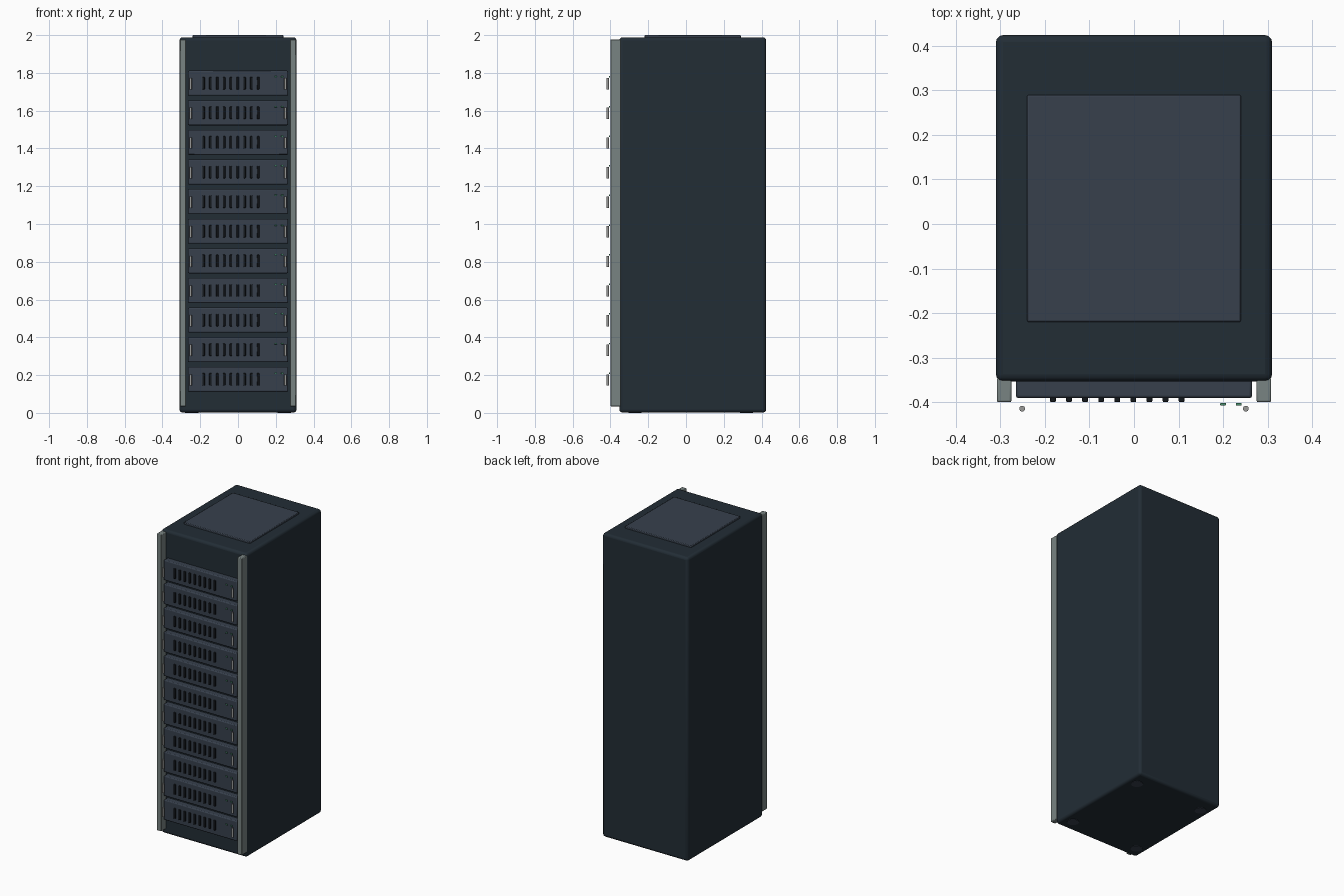
import bpy
import bmesh
from mathutils import Matrix

if "Cube" in bpy.data.objects:
    bpy.data.objects.remove(bpy.data.objects["Cube"])


def material(name, color):
    m = bpy.data.materials.new(name)
    m.diffuse_color = (*color, 1)
    m.use_nodes = True
    m.node_tree.nodes["Principled BSDF"].inputs["Base Color"].default_value = m.diffuse_color
    return m


BODY = material("dark_steel", (0.016, 0.026, 0.036))
PANEL = material("slate", (0.038, 0.051, 0.073))
RAIL = material("grey_metal", (0.19, 0.23, 0.225))
DARK = material("near_black", (0.007, 0.009, 0.012))
GREEN = material("green_light", (0.12, 0.5, 0.28))
HANDLE = material("handle_metal", (0.32, 0.32, 0.31))


def finish(bm, name, mat, bevel=0.0, segments=2):
    me = bpy.data.meshes.new(name)
    bm.to_mesh(me)
    bm.free()
    ob = bpy.data.objects.new(name, me)
    bpy.context.collection.objects.link(ob)
    me.materials.append(mat)
    if bevel:
        mod = ob.modifiers.new("bevel", "BEVEL")
        mod.width, mod.segments = bevel, segments
        mod.limit_method = 'ANGLE'
    bpy.context.view_layer.objects.active = ob
    ob.select_set(True)
    bpy.ops.object.shade_smooth_by_angle()
    ob.select_set(False)
    return ob


def box(name, lo, hi, mat, bevel=0.0, segments=2):
    bm = bmesh.new()
    mid = [(a + b) / 2 for a, b in zip(lo, hi)]
    size = [b - a for a, b in zip(lo, hi)]
    bmesh.ops.create_cube(bm, size=1, matrix=Matrix.Translation(mid) @ Matrix.Diagonal((*size, 1)))
    return finish(bm, name, mat, bevel, segments)


def cylinder(name, center, radius, height, mat, sides=16):
    bm = bmesh.new()
    bmesh.ops.create_cone(bm, cap_ends=True, segments=sides, radius1=radius, radius2=radius,
                          depth=height, matrix=Matrix.Translation(center))
    return finish(bm, name, mat)


# Cabinet and roof panel
box("cabinet", (-0.31, -0.353, 0.002), (0.31, 0.424, 1.988), BODY, 0.016, 3)
box("roof_panel", (-0.24, -0.22, 1.975), (0.24, 0.29, 2.0), PANEL, 0.004)

# Front rails and feet on both sides
for side, s in (("left", -1), ("right", 1)):
    x0, x1 = sorted((s * 0.275, s * 0.308))
    box(f"{side}_rail", (x0, -0.40, 0.035), (x1, -0.345, 1.977), RAIL, 0.004)
    for place, y in (("front", -0.27), ("back", 0.32)):
        cylinder(f"{place}_{side}_foot", (s * 0.245, y, 0.015), 0.035, 0.03, PANEL, 24)

# Stack of server units with vents, lights and handles
for i in range(11):
    z = 0.1775 + i * 0.1568
    box(f"server_unit_{i}", (-0.265, -0.391, z - 0.066), (0.265, -0.34, z + 0.066), PANEL, 0.006)
    for k in range(9):
        x = -0.182 + k * 0.0361
        box(f"vent_{i}_{k}", (x - 0.0065, -0.40, z - 0.033), (x + 0.0065, -0.386, z + 0.033),
            DARK, 0.003)
    for k, x in enumerate((0.2, 0.235)):
        box(f"status_light_{i}_{k}", (x - 0.0065, -0.407, z + 0.029), (x + 0.0065, -0.402, z + 0.037),
            GREEN, 0.001)
    for side, s in (("left", -1), ("right", 1)):
        cylinder(f"{side}_handle_{i}", (s * 0.251, -0.4145, z - 0.003), 0.0065, 0.06, HANDLE)
